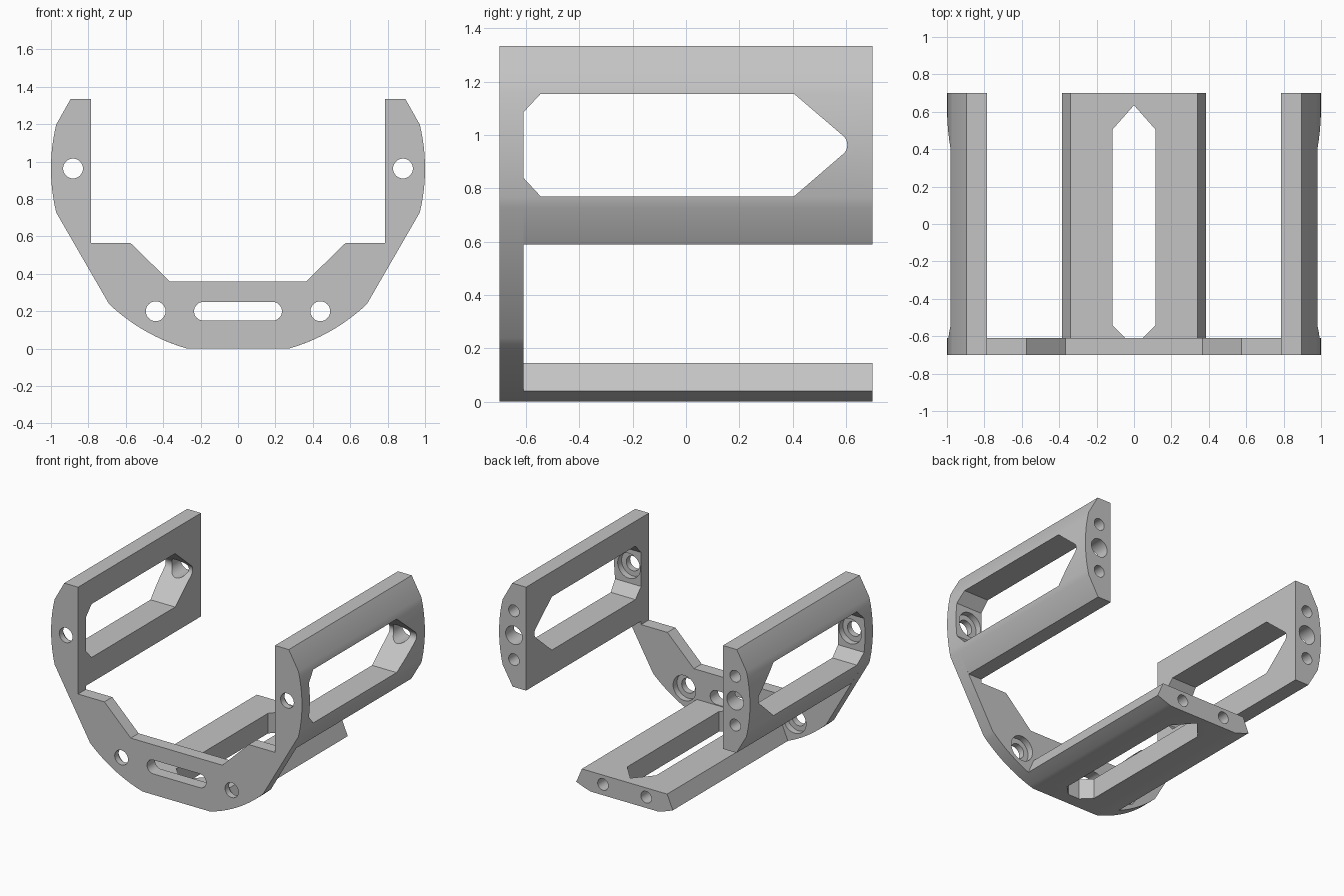
import bpy
import bmesh
from math import radians, cos, sin

if "Cube" in bpy.data.objects:
    bpy.data.objects.remove(bpy.data.objects["Cube"], do_unlink=True)

GREY = (0.55, 0.55, 0.55, 1.0)
grey = bpy.data.materials.new("plain grey")
grey.use_nodes = True
grey.diffuse_color = GREY
grey.node_tree.nodes["Principled BSDF"].inputs["Base Color"].default_value = GREY

MID = 0.963                            # height of the round outline's centre
FRONT, INNER, BACK = -0.7, -0.61, 0.7  # front plate faces and rear end


def arc(cx, cy, r, start, end, steps):
    angles = [radians(start + (end - start) * i / steps) for i in range(steps + 1)]
    return [(cx + r * cos(a), cy + r * sin(a)) for a in angles]


def mirrored(half):
    return half + [(-x, z) for x, z in reversed(half)]


def prism(name, points, axis, low, high):
    """Extrude a closed 2D outline along an axis."""
    place = {"x": lambda a, b, t: (t, a, b),
             "y": lambda a, b, t: (a, t, b),
             "z": lambda a, b, t: (a, b, t)}[axis]
    bm = bmesh.new()
    rings = [[bm.verts.new(place(a, b, t)) for a, b in points] for t in (low, high)]
    bm.faces.new(rings[0])
    bm.faces.new(rings[1])
    n = len(points)
    for i in range(n):
        j = (i + 1) % n
        bm.faces.new((rings[0][i], rings[0][j], rings[1][j], rings[1][i]))
    bmesh.ops.recalc_face_normals(bm, faces=bm.faces)
    mesh = bpy.data.meshes.new(name)
    bm.to_mesh(mesh)
    bm.free()
    mesh.materials.append(grey)
    obj = bpy.data.objects.new(name, mesh)
    bpy.context.scene.collection.objects.link(obj)
    return obj


def bore(x, z, r, low, high):
    """Round cutter running front to back."""
    return prism("bore_cutter", arc(x, z, r, 0, 360, 40)[:-1], "y", low, high)


def activate(obj):
    bpy.ops.object.select_all(action="DESELECT")
    obj.select_set(True)
    bpy.context.view_layer.objects.active = obj


def finish(part, cutters):
    """Cut the openings, then smooth the curved faces."""
    for cutter in cutters:
        cutter.hide_render = True
        mod = part.modifiers.new("cut", "BOOLEAN")
        mod.operation = "DIFFERENCE"
        mod.solver = "EXACT"
        mod.object = cutter
        activate(part)
        bpy.ops.object.modifier_apply(modifier=mod.name)
        bpy.data.objects.remove(cutter, do_unlink=True)
    activate(part)
    bpy.ops.object.shade_smooth_by_angle(angle=radians(30))


# Front plate: U-shaped outline on a unit circle, with flats
side_arc = arc(0, MID, 1, -13.6, 13.6, 12)
plate_half = (arc(0, MID, 1, -74.35, -46.4, 14) + side_arc
              + [(0.895, 1.335), (0.785, 1.335), (0.785, 0.565),
                 (0.575, 0.565), (0.365, 0.36)])
plate = prism("front_plate", mirrored(plate_half), "y", FRONT, INNER)

# Plate openings: rounded slot and four counterbored screw holes
slot = arc(0.185, 0.2, 0.05, -90, 90, 16) + arc(-0.185, 0.2, 0.05, 90, 270, 16)
plate_cuts = [prism("slot_cutter", slot, "y", -0.8, -0.5)]
for x, z in ((0.44, 0.2), (0.882, MID)):
    for side in (1, -1):
        plate_cuts.append(bore(side * x, z, 0.053, -0.8, -0.5))
        plate_cuts.append(bore(side * x, z, 0.09, -0.655, -0.5))
finish(plate, plate_cuts)

# Side rails: curved outside, flat inside, with a pointed window
rail_half = ([(0.785, 0.59), (0.892, 0.59)] + side_arc
             + [(0.895, 1.335), (0.785, 1.335)])
window = ([(INNER, 0.84), (-0.545, 0.77), (0.405, 0.77)]
          + arc(0.56, MID, 0.045, -50, 50, 10)
          + [(0.405, 1.155), (-0.545, 1.155), (INNER, 1.085)])
for name, side in (("left_rail", 1), ("right_rail", -1)):
    rail = prism(name, [(side * x, z) for x, z in rail_half], "y", INNER, BACK)
    low, high = sorted((side * 0.7, side * 1.1))
    x = side * 0.882
    finish(rail, [prism("window_cutter", window, "x", low, high),
                  bore(x, MID, 0.066, 0.5, 0.8),
                  bore(x, MID + 0.176, 0.042, 0.55, 0.8),
                  bore(x, MID - 0.176, 0.042, 0.55, 0.8)])

# Bottom rail: tapered bar with a pointed opening and two end holes
bar_half = arc(0, MID, 1, -74.35, -67.35, 4) + [(0.34, 0.145)]
bar = prism("bottom_rail", mirrored(bar_half), "y", INNER, BACK)
opening = [(0.045, INNER), (0.115, -0.54), (0.115, 0.505), (0, 0.635),
           (-0.115, 0.505), (-0.115, -0.54), (-0.045, INNER)]
finish(bar, [prism("opening_cutter", opening, "z", -0.1, 0.3),
             bore(0.172, 0.078, 0.042, 0.55, 0.8),
             bore(-0.172, 0.078, 0.042, 0.55, 0.8)])
